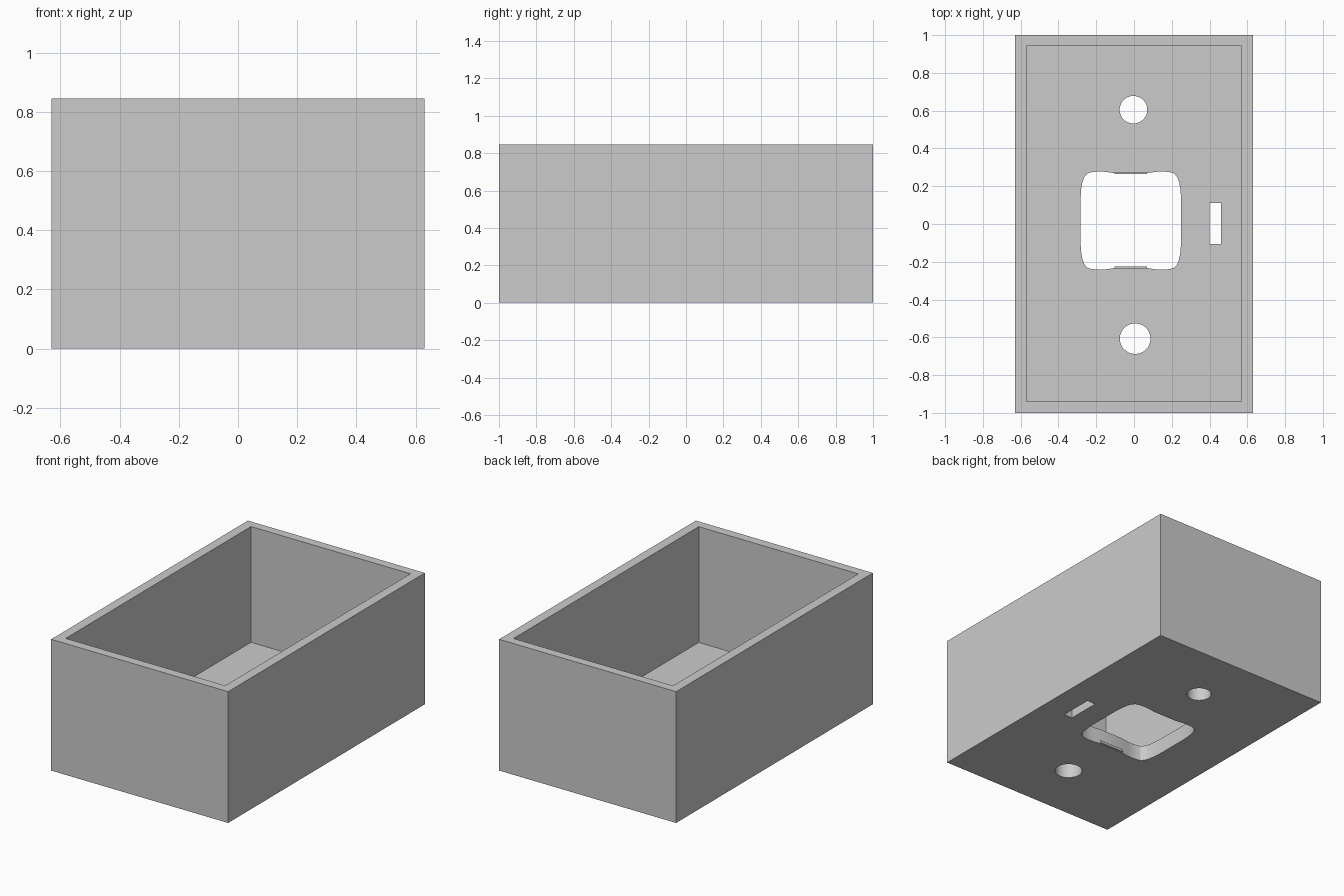
import bpy
import bmesh
import math

cube = bpy.data.objects.get("Cube")
if cube:
    bpy.data.objects.remove(cube, do_unlink=True)

grey = bpy.data.materials.new("light grey")
grey.use_nodes = True
grey.diffuse_color = (0.6, 0.6, 0.6, 1)
grey.node_tree.nodes["Principled BSDF"].inputs["Base Color"].default_value = (0.6, 0.6, 0.6, 1)

HEIGHT, FLOOR = 0.845, 0.1


def prism(name, outline, z0, z1):
    """Extrude a counter-clockwise outline from z0 to z1."""
    bm = bmesh.new()
    base = bm.faces.new([bm.verts.new((x, y, z0)) for x, y in outline])
    side = bmesh.ops.extrude_face_region(bm, geom=[base])["geom"]
    for v in side:
        if isinstance(v, bmesh.types.BMVert):
            v.co.z = z1
    bmesh.ops.recalc_face_normals(bm, faces=bm.faces[:])
    mesh = bpy.data.meshes.new(name)
    bm.to_mesh(mesh)
    bm.free()
    mesh.materials.append(grey)
    obj = bpy.data.objects.new(name, mesh)
    bpy.context.collection.objects.link(obj)
    return obj


def rect(x0, x1, y0, y1):
    return [(x0, y0), (x1, y0), (x1, y1), (x0, y1)]


def circle(cx, cy, r, n=48):
    return [(cx + r * math.cos(math.tau * i / n), cy + r * math.sin(math.tau * i / n))
            for i in range(n)]


def socket_outline(cx, cy):
    """Rounded square with slightly bulging sides, mirrored from one quadrant."""
    q = [(0.267, 0.1), (0.263, 0.165), (0.256, 0.205), (0.246, 0.231), (0.229, 0.25),
         (0.205, 0.257), (0.17, 0.26), (0.13, 0.258), (0.085, 0.251)]
    half = q + [(-x, y) for x, y in reversed(q)]
    full = half + [(-x, -y) for x, y in half]
    return [(cx + x, cy + y) for x, y in full]


# Box body
box = prism("open_box", rect(-0.63, 0.63, -1, 1), 0, HEIGHT)

# Cavity and floor openings
cutters = [
    prism("cavity_cutter", rect(-0.568, 0.568, -0.941, 0.943), FLOOR, HEIGHT + 0.2),
    prism("socket_cutter", socket_outline(-0.017, 0.018), -0.1, FLOOR + 0.1),
    prism("back_hole_cutter", circle(-0.003, 0.605, 0.073), -0.1, FLOOR + 0.1),
    prism("front_hole_cutter", circle(0.006, -0.607, 0.081), -0.1, FLOOR + 0.1),
    prism("slot_cutter", rect(0.4, 0.46, -0.105, 0.112), -0.1, FLOOR + 0.1),
]
for cutter in cutters:
    mod = box.modifiers.new(cutter.name, "BOOLEAN")
    mod.operation = "DIFFERENCE"
    mod.solver = "EXACT"
    mod.object = cutter

# Bake the cuts, then drop the cutters
bpy.context.view_layer.objects.active = box
box.select_set(True)
for mod in list(box.modifiers):
    bpy.ops.object.modifier_apply(modifier=mod.name)
for cutter in cutters:
    bpy.data.objects.remove(cutter, do_unlink=True)
bpy.ops.object.shade_smooth_by_angle(angle=math.radians(30))

# Thin retaining lips at the lower rim of the socket opening
prism("back_lip", rect(-0.102, 0.068, 0.264, 0.272), 0.004, 0.02)
prism("front_lip", rect(-0.102, 0.068, -0.236, -0.226), 0.004, 0.02)
